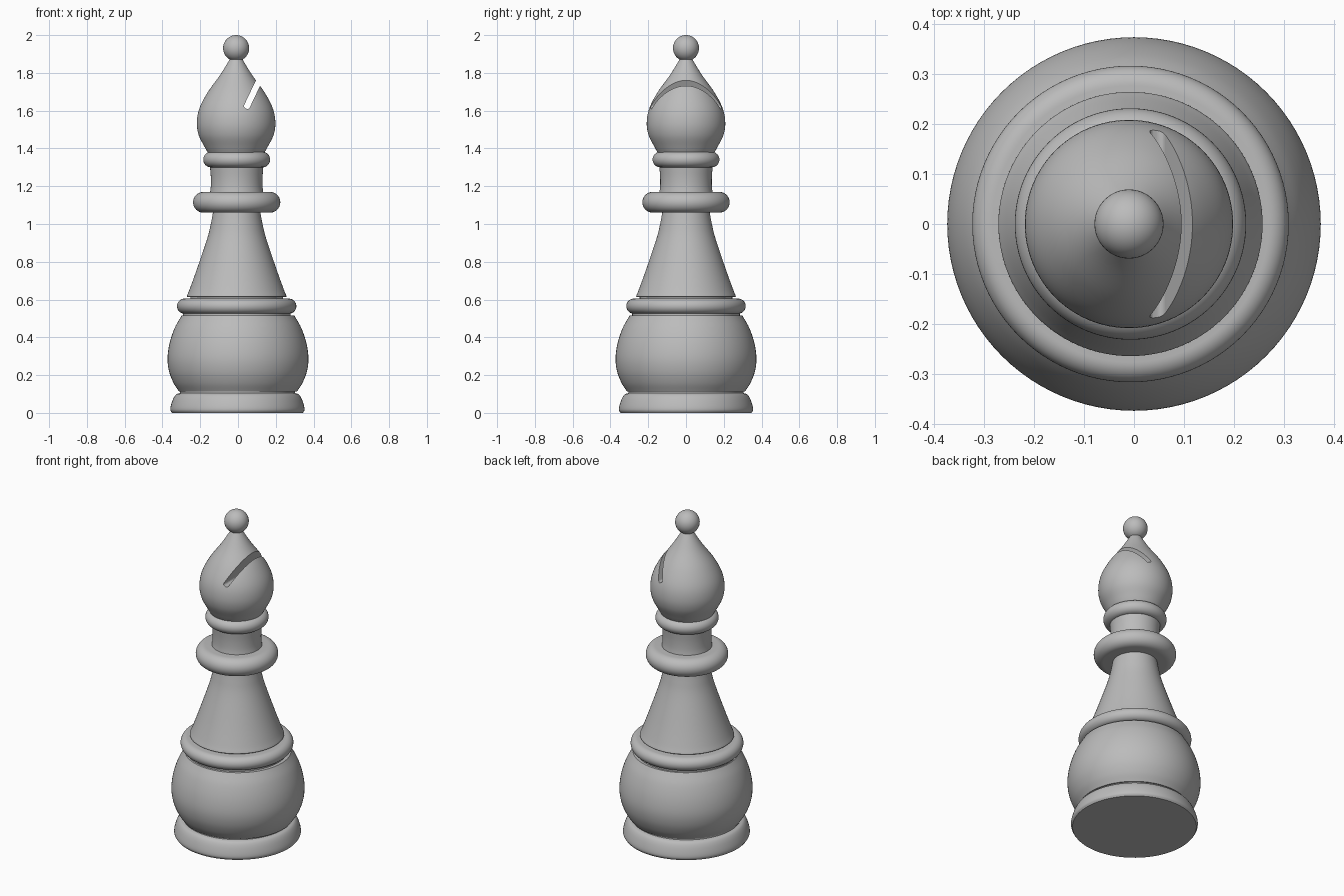
import bpy, bmesh, math
from mathutils import Matrix, Vector

if "Cube" in bpy.data.objects:
    bpy.data.objects.remove(bpy.data.objects["Cube"], do_unlink=True)

grey = bpy.data.materials.new("mid grey")
grey.use_nodes = True
COLOUR = (0.5, 0.5, 0.5, 1)
grey.diffuse_color = COLOUR
grey.node_tree.nodes["Principled BSDF"].inputs["Base Color"].default_value = COLOUR

SEGMENTS = 96
AXIS_X = -0.007


def smooth_path(points, steps=6):
    """Catmull-Rom curve through the (radius, height) points."""
    p = [Vector(q) for q in points]
    p = [2 * p[0] - p[1]] + p + [2 * p[-1] - p[-2]]
    out = []
    for a, b, c, d in zip(p, p[1:], p[2:], p[3:]):
        for i in range(steps):
            t = i / steps
            out.append(0.5 * (2 * b + (c - a) * t + (2 * a - 5 * b + 4 * c - d) * t * t
                              + (3 * b - a - 3 * c + d) * t ** 3))
    return out + [p[-2]]


def round_edge(radius, low, high, steps=20):
    """Half-round moulding profile."""
    half = (high - low) / 2
    angles = [math.pi * (i / steps - 0.5) for i in range(steps + 1)]
    return [(radius - half + half * math.cos(a), (low + high) / 2 + half * math.sin(a))
            for a in angles]


def finish(obj):
    bpy.ops.object.select_all(action="DESELECT")
    obj.select_set(True)
    bpy.context.view_layer.objects.active = obj
    bpy.ops.object.shade_smooth_by_angle(angle=math.radians(35))


def lathe(name, profile, x=AXIS_X):
    """Closed solid turned around the vertical axis."""
    bm = bmesh.new()
    rings = []
    for r, z in profile:
        rings.append([bm.verts.new((r * math.cos(a), r * math.sin(a), z))
                      for a in (math.tau * i / SEGMENTS for i in range(SEGMENTS))])
    for low, high in zip(rings, rings[1:]):
        for i in range(SEGMENTS):
            j = (i + 1) % SEGMENTS
            bm.faces.new((low[i], low[j], high[j], high[i]))
    bm.faces.new(rings[0][::-1])
    bm.faces.new(rings[-1])
    mesh = bpy.data.meshes.new(name)
    bm.to_mesh(mesh)
    bm.free()
    mesh.materials.append(grey)
    obj = bpy.data.objects.new(name, mesh)
    obj.location.x = x
    bpy.context.collection.objects.link(obj)
    finish(obj)
    return obj


# Foot and bulb
lathe("foot", smooth_path([(0.347, 0), (0.355, 0.015), (0.352, 0.04), (0.34, 0.075),
                           (0.325, 0.097), (0.305, 0.105)]), -0.003)
lathe("foot_groove", [(0.305, 0.1), (0.305, 0.12)], -0.003)
lathe("bulb", smooth_path([(0.312, 0.113), (0.342, 0.16), (0.365, 0.22), (0.373, 0.29),
                           (0.362, 0.37), (0.335, 0.45), (0.298, 0.516)]), 0)
lathe("bulb_groove", [(0.285, 0.51), (0.285, 0.53)])

# Turned mouldings
for name, radius, low, high in (("lower_ring", 0.316, 0.525, 0.605),
                                ("collar", 0.231, 1.06, 1.17),
                                ("upper_ring", 0.177, 1.3, 1.382)):
    lathe(name, round_edge(radius, low, high))

# Flared stem and neck
lathe("stem_groove", [(0.245, 0.6), (0.245, 0.62)])
lathe("stem", smooth_path([(0.262, 0.614), (0.263, 0.62), (0.249, 0.655), (0.211, 0.76),
                           (0.157, 0.92), (0.137, 1.0), (0.124, 1.07)]))
lathe("neck", smooth_path([(0.142, 1.16), (0.137, 1.2), (0.137, 1.25), (0.142, 1.31)]))

# Teardrop head with a slanted slot cut right through it
head = lathe("head", smooth_path([(0.148, 1.375), (0.168, 1.41), (0.198, 1.47), (0.208, 1.535),
                                  (0.195, 1.61), (0.152, 1.695), (0.084, 1.79),
                                  (0.035, 1.87), (0.022, 1.9)]), -0.01)

bm = bmesh.new()
bmesh.ops.create_cube(bm, size=1, matrix=Matrix.Diagonal((0.032, 0.6, 0.4, 1)))
bottom = [e for e in bm.edges if all(v.co.z < 0 for v in e.verts)
          and abs(e.verts[0].co.y - e.verts[1].co.y) > 0.1]
bmesh.ops.bevel(bm, geom=bottom, offset=0.012, segments=4, profile=0.5, affect="EDGES")
bmesh.ops.translate(bm, verts=bm.verts, vec=(0, 0, 0.2))
cut_mesh = bpy.data.meshes.new("slot_cutter")
bm.to_mesh(cut_mesh)
bm.free()
cut_mesh.materials.append(grey)
cutter = bpy.data.objects.new("slot_cutter", cut_mesh)
cutter.location = (0.042, 0, 1.612)
cutter.rotation_euler.y = math.radians(25.5)
cutter.hide_render = True
bpy.context.collection.objects.link(cutter)

slot = head.modifiers.new("slot", "BOOLEAN")
slot.object = cutter
slot.operation = "DIFFERENCE"
slot.solver = "EXACT"
bpy.context.view_layer.objects.active = head
bpy.ops.object.modifier_apply(modifier=slot.name)
bpy.data.objects.remove(cutter, do_unlink=True)
finish(head)

# Ball finial
bpy.ops.mesh.primitive_uv_sphere_add(segments=48, ring_count=24, radius=0.069,
                                     location=(-0.01, 0, 1.931))
ball = bpy.context.object
ball.name = "finial_ball"
ball.data.materials.append(grey)
finish(ball)
